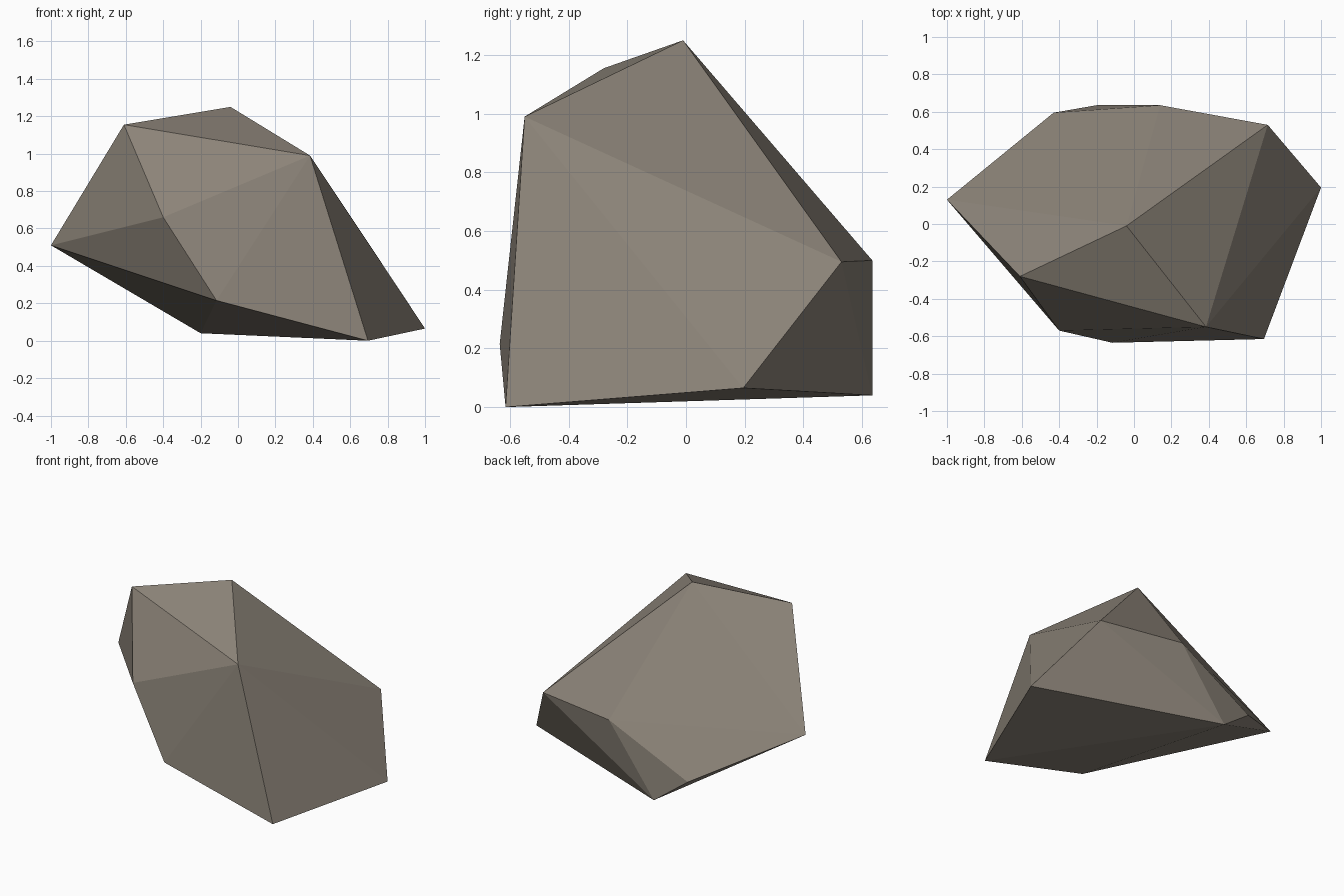
import bpy, bmesh

if "Cube" in bpy.data.objects:
    bpy.data.objects.remove(bpy.data.objects["Cube"])

# Corner points of the faceted boulder; the faces come from their convex hull
crown = [(-0.61, -0.28, 1.155), (-0.04, -0.01, 1.25), (0.385, -0.55, 0.99)]
middle = [(-1.0, 0.13, 0.51), (-0.40, -0.57, 0.66),
          (0.715, 0.53, 0.495), (0.14, 0.635, 0.50)]
foot = [(0.695, -0.615, 0.0), (1.0, 0.195, 0.065), (-0.20, 0.635, 0.04),
        (-0.43, 0.595, 0.21), (-0.115, -0.635, 0.215)]

# Stone colour
stone = bpy.data.materials.new("warm_grey_stone")
stone.diffuse_color = (0.26, 0.228, 0.188, 1.0)
stone.use_nodes = True
stone.node_tree.nodes["Principled BSDF"].inputs["Base Color"].default_value = stone.diffuse_color

# Boulder
bm = bmesh.new()
for p in crown + middle + foot:
    bm.verts.new(p)
bmesh.ops.convex_hull(bm, input=bm.verts[:])
bmesh.ops.recalc_face_normals(bm, faces=bm.faces[:])
mesh = bpy.data.meshes.new("boulder")
bm.to_mesh(mesh)
bm.free()
mesh.materials.append(stone)
boulder = bpy.data.objects.new("boulder", mesh)
bpy.context.collection.objects.link(boulder)
